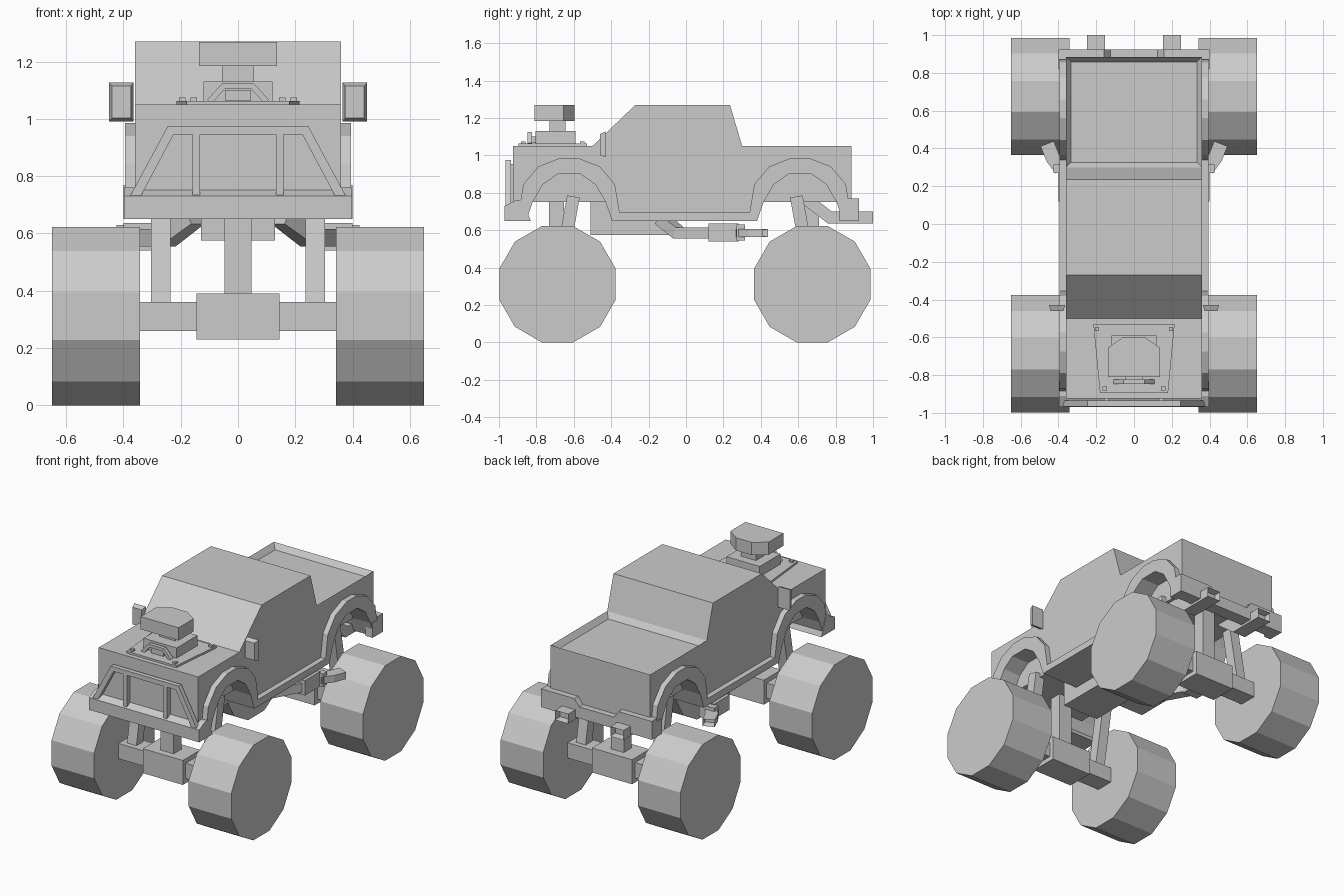
import bpy, bmesh, math
from mathutils import Vector

if "Cube" in bpy.data.objects:
    bpy.data.objects.remove(bpy.data.objects["Cube"])


def finish(bm, name):
    bmesh.ops.recalc_face_normals(bm, faces=bm.faces[:])
    me = bpy.data.meshes.new(name)
    bm.to_mesh(me)
    bm.free()
    ob = bpy.data.objects.new(name, me)
    bpy.context.collection.objects.link(ob)
    return ob


def mirror(ob):
    ob.modifiers.new("mirror", 'MIRROR')
    return ob


def prism_bm(pts, axis, a, b):
    """Extrude a 2D outline along an axis from a to b."""
    place = {'x': lambda p, t: (t, p[0], p[1]),
             'y': lambda p, t: (p[0], t, p[1]),
             'z': lambda p, t: (p[0], p[1], t)}[axis]
    bm = bmesh.new()
    f = bm.faces.new([bm.verts.new(place(p, a)) for p in pts])
    d = Vector(place((0, 0), b - a))
    ext = bmesh.ops.extrude_face_region(bm, geom=[f], use_keep_orig=True)
    bmesh.ops.translate(bm, vec=d, verts=[v for v in ext['geom'] if isinstance(v, bmesh.types.BMVert)])
    bmesh.ops.recalc_face_normals(bm, faces=bm.faces[:])
    return bm


def prism(name, pts, axis, a, b):
    return finish(prism_bm(pts, axis, a, b), name)


def box(name, x0, x1, y0, y1, z0, z1):
    return prism(name, [(x0, y0), (x1, y0), (x1, y1), (x0, y1)], 'z', z0, z1)


def sweep(name, path, w, h, ref=(0, 0, 1), hollow=False):
    """Rectangular bar along a mitred path; optional hollow far end."""
    P = [Vector(p) for p in path]
    ref = Vector(ref)
    bm = bmesh.new()
    rings = []
    for i, p in enumerate(P):
        t0 = (P[max(i, 1)] - P[max(i, 1) - 1]).normalized()
        j = min(i + 1, len(P) - 1)
        t1 = (P[j] - P[j - 1]).normalized()
        t = (t0 + t1).normalized()
        s = t.cross(ref).normalized()
        u = s.cross(t)
        m = 1 / max(t.dot(t0), 0.5)          # widen at the mitre in the bend plane
        bend = t1 - t0
        ms = m if abs(bend.dot(s)) > abs(bend.dot(u)) else 1
        mu = m if ms == 1 else 1
        rings.append([bm.verts.new(p + s * (a * w / 2 * ms) + u * (b * h / 2 * mu))
                      for a, b in ((-1, -1), (1, -1), (1, 1), (-1, 1))])
    for r, q in zip(rings, rings[1:]):
        for k in range(4):
            bm.faces.new((r[k], r[(k + 1) % 4], q[(k + 1) % 4], q[k]))
    bm.faces.new(rings[0])
    end = bm.faces.new(rings[-1])
    bmesh.ops.recalc_face_normals(bm, faces=bm.faces[:])
    if hollow:
        n = end.normal.copy()
        bmesh.ops.inset_individual(bm, faces=[end], thickness=0.012)
        bmesh.ops.translate(bm, vec=-n * 0.04, verts=end.verts[:])
    return finish(bm, name)


# Wheel arch outlines, listed from rear to front (y descending)
OUT = [(.27, .695), (.245, .845), (.165, .94), (.05, .985)]
INN = [(.23, .65), (.195, .75), (.14, .845), (.06, .9)]


def arch(half, c):
    return [(c + y, z) for y, z in half] + [(c - y, z) for y, z in reversed(half)]


FC, RC = -.625, .61

# Body shell: side profile with arch openings and a sunken bed cover
profile = [(-.925, .65), (-.925, 1.05), (-.5, 1.05), (-.27, 1.27), (.235, 1.27), (.3, 1.05),
           (.885, 1.05), (.885, .65)] + arch(INN, RC) + arch(INN, FC)
bm = prism_bm(profile, 'x', -.36, .36)
bed = max((f for f in bm.faces if f.normal.z > .9), key=lambda f: f.calc_center_median().y)
bmesh.ops.inset_individual(bm, faces=[bed], thickness=.038)
bmesh.ops.translate(bm, vec=(0, 0, -.035), verts=bed.verts[:])
finish(bm, "body_shell")
box("body_core", -.27, .27, -.91, .87, .75, .98)

# Fender flares joined by the sill
flare = arch(OUT, RC) + arch(OUT, FC) + arch(INN, FC)[::-1] + arch(INN, RC)[::-1]
mirror(prism("fender_flare_and_sill", flare, 'x', .33, .395))

# Front bumper and grille guard
prism("front_bumper", [(-.97, .65), (-.97, .73), (-.91, .76), (-.875, .76), (-.83, .65)],
      'x', -.398, .398)
prism("grille_guard", [(-.38, .725), (-.245, .975), (.245, .975), (.38, .725), (.342, .725),
                       (.225, .945), (-.225, .945), (-.342, .725)], 'y', -.965, -.935)
mirror(box("grille_guard_post", .132, .158, -.96, -.92, .725, .955))

# Rear bumper with a dropped centre
prism("rear_bumper", [(-.4, .65), (.4, .65), (.4, .77), (.16, .77), (.125, .725),
                      (-.125, .725), (-.16, .77), (-.4, .77)], 'y', .87, .925)
mirror(box("rear_bumper_side", .35, .4, .82, .875, .65, .75))

# Hood plate, bolts, blower and scoop
prism("hood_plate", [(-.18, -.895), (.18, -.895), (.215, -.53), (-.215, -.53)], 'z', 1.04, 1.063)
for i, (x, y) in enumerate(((.195, -.555), (.155, -.87))):
    mirror(box(f"hood_bolt_{i}", x - .011, x + .011, y - .011, y + .011, 1.06, 1.075))
box("blower_base", -.12, .12, -.805, -.59, 1.06, 1.13)
box("blower_neck", -.055, .055, -.73, -.645, 1.12, 1.19)
prism("air_scoop", [(-.137, -.81), (.137, -.81), (.137, -.655), (.055, -.597), (-.055, -.597),
                    (-.137, -.655)], 'z', 1.185, 1.268)
sweep("blower_bracket", [(-.1, -.835, 1.06), (-.05, -.835, 1.115), (.05, -.835, 1.115),
                         (.1, -.835, 1.06)], .02, .025, ref=(0, 1, 0))
box("blower_intake", -.045, .045, -.835, -.8, 1.065, 1.1)

# Door mirrors, tapered towards the back
bm = prism_bm([(.365, .99), (.45, .99), (.45, 1.127), (.365, 1.127)], 'y', -.46, -.43)
c = Vector((.4075, 0, 1.058))
for v in bm.verts:
    if v.co.y < -.45:
        v.co.x = c.x + (v.co.x - c.x) * .78
        v.co.z = c.z + (v.co.z - c.z) * .82
mirror(finish(bm, "door_mirror"))

# Chassis block and exhausts
box("engine_block", -.13, .13, -.51, -.06, .575, .76)
mirror(sweep("exhaust_pipe", [(.15, -.13, .66), (.25, -.04, .585), (.35, .14, .585)], .07, .06))
muf = box("muffler", .29, .4, .12, .28, .54, .637)
mirror(muf)
mirror(box("muffler_end", .315, .425, .27, .315, .545, .63))
mirror(sweep("exhaust_tip", [(.385, .29, .585), (.43, .35, .585), (.46, .425, .585)],
             .075, .045, hollow=True))
mirror(sweep("rear_pipe", [(.2, .63, .775), (.2, .77, .667), (.2, 1.0, .667)],
             .095, .063, hollow=True))

# Axles, suspension and twelve-sided wheels
for end, y, s in (("front", -.687, 1), ("rear", .675, -1)):
    box(f"{end}_axle", -.36, .36, y - .06, y + .06, .26, .36)
    box(f"{end}_differential", -.145, .145, y - .09, y + .09, .23, .39)
    box(f"{end}_centre_post", -.047, .047, y - .045, y + .035, .38, .78)
    mirror(sweep(f"{end}_strut", [(.27, y, .31), (.27, y + s * .085, .78)], .068, .068, ref=(1, 0, 0)))
    R = .311 / math.cos(math.pi / 12)
    ring = [(y + R * math.cos(math.radians(15 + 30 * k)), .311 + R * math.sin(math.radians(15 + 30 * k)))
            for k in range(12)]
    mirror(prism(f"{end}_wheel", ring, 'x', .342, .65))
